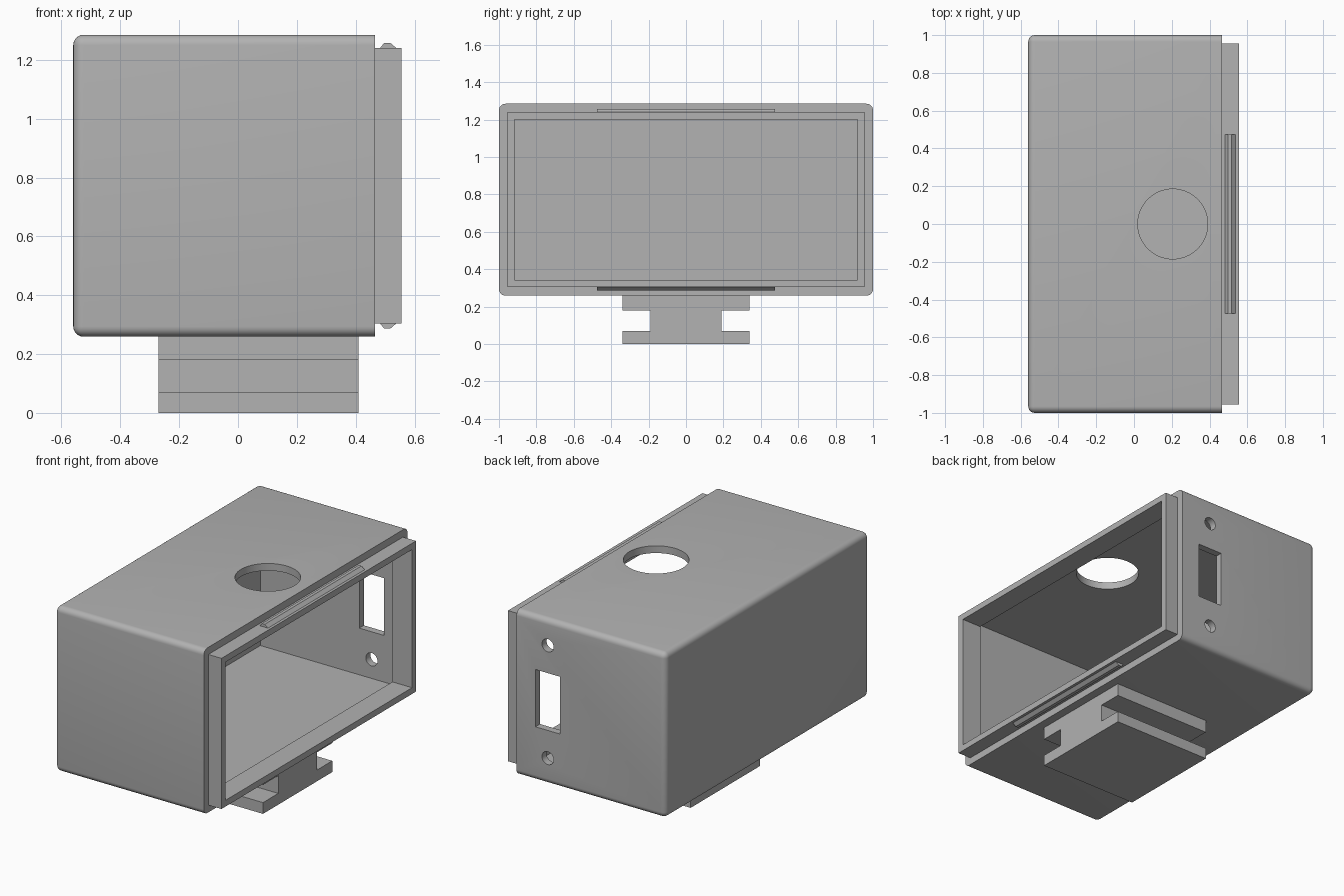
import bpy
import bmesh
import math
from mathutils import Matrix, Vector

if "Cube" in bpy.data.objects:
    bpy.data.objects.remove(bpy.data.objects["Cube"], do_unlink=True)

grey = bpy.data.materials.new("plain grey")
grey.use_nodes = True
grey.diffuse_color = (0.445, 0.445, 0.445, 1)
grey.node_tree.nodes["Principled BSDF"].inputs["Base Color"].default_value = grey.diffuse_color

WALL = 0.045
MID_Z = 0.772
X_BACK, X_RIM, X_LIP = -0.56, 0.465, 0.555
HALF_Y, HALF_Z = 1.0, 0.513


def finish(name, bm):
    bmesh.ops.recalc_face_normals(bm, faces=bm.faces)
    mesh = bpy.data.meshes.new(name)
    bm.to_mesh(mesh)
    bm.free()
    mesh.materials.append(grey)
    obj = bpy.data.objects.new(name, mesh)
    bpy.context.collection.objects.link(obj)
    return obj


def block_mesh(low, high):
    low, high = Vector(low), Vector(high)
    bm = bmesh.new()
    bmesh.ops.create_cube(bm, size=1)
    bmesh.ops.scale(bm, vec=high - low, verts=bm.verts)
    bmesh.ops.translate(bm, vec=(low + high) / 2, verts=bm.verts)
    return bm


def block(name, low, high):
    return finish(name, block_mesh(low, high))


def rod(name, centre, radius, length, turn=0):
    bm = bmesh.new()
    place = Matrix.Translation(centre) @ Matrix.Rotation(turn, 4, 'X')
    bmesh.ops.create_cone(bm, cap_ends=True, segments=64, radius1=radius,
                          radius2=radius, depth=length, matrix=place)
    return finish(name, bm)


def prism(name, points, along):
    """Closed profile of 3D points extruded along a vector."""
    bm = bmesh.new()
    face = bm.faces.new([bm.verts.new(p) for p in points])
    out = bmesh.ops.extrude_face_region(bm, geom=[face])
    moved = [g for g in out["geom"] if isinstance(g, bmesh.types.BMVert)]
    bmesh.ops.translate(bm, vec=along, verts=moved)
    return finish(name, bm)


def cut(obj, cutters):
    for cutter in cutters:
        cutter.hide_render = True
        mod = obj.modifiers.new("cut", 'BOOLEAN')
        mod.operation, mod.solver, mod.object = 'DIFFERENCE', 'EXACT', cutter
        bpy.context.view_layer.update()
        bpy.context.view_layer.objects.active = obj
        bpy.ops.object.modifier_apply(modifier=mod.name)
        bpy.data.objects.remove(cutter, do_unlink=True)


# Housing: rounded everywhere except around the open rim
bm = block_mesh((X_BACK, -HALF_Y, MID_Z - HALF_Z), (X_RIM, HALF_Y, MID_Z + HALF_Z))
edges = [e for e in bm.edges if any(v.co.x < 0 for v in e.verts)]
bmesh.ops.bevel(bm, geom=edges, offset=0.035, segments=6, profile=0.5, affect='EDGES')
housing = finish("housing", bm)

# Hollow interior, round cable hole, connector window and its two screw holes
in_y, in_z = HALF_Y - WALL, HALF_Z - WALL
cutters = [
    block("cavity", (X_BACK + WALL, -in_y, MID_Z - in_z), (X_RIM + 0.2, in_y, MID_Z + in_z)),
    rod("cable_hole", (0.205, 0, MID_Z + HALF_Z), 0.185, 0.3),
    block("window", (0.165, 0.85, MID_Z - 0.178), (0.335, 1.1, MID_Z + 0.178)),
]
for side in (-1, 1):
    cutters.append(rod("screw_hole", (0.25, HALF_Y, MID_Z + side * 0.35), 0.04, 0.3, math.pi / 2))
cut(housing, cutters)
bpy.ops.object.select_all(action='DESELECT')
housing.select_set(True)
bpy.context.view_layer.objects.active = housing
bpy.ops.object.shade_smooth_by_angle(angle=math.radians(30))

# Lip frame seated in the rim
lip = block("lip_frame", (X_RIM - WALL, -in_y, MID_Z - in_z), (X_LIP, in_y, MID_Z + in_z))
open_y, open_z = in_y - 0.039, in_z - 0.039
cut(lip, [block("lip_opening", (0.3, -open_y, MID_Z - open_z), (0.7, open_y, MID_Z + open_z))])

# Snap ridges above and below the lip
ridge = [(0.483, -0.002), (0.483, 0), (0.497, 0.018), (0.517, 0.018), (0.538, 0), (0.538, -0.002)]
for name, side in (("upper_snap_ridge", 1), ("lower_snap_ridge", -1)):
    prism(name, [(x, -0.475, MID_Z + side * (in_z + h)) for x, h in ridge], (0, 0.95, 0))

# Mounting foot with a groove along each side
half = [(0.34, 0), (0.34, 0.07), (0.19, 0.07), (0.19, 0.18), (0.34, 0.18), (0.34, 0.262)]
profile = half + [(-y, z) for y, z in reversed(half)]
prism("mounting_foot", [(-0.27, y, z) for y, z in profile], (0.68, 0, 0))
